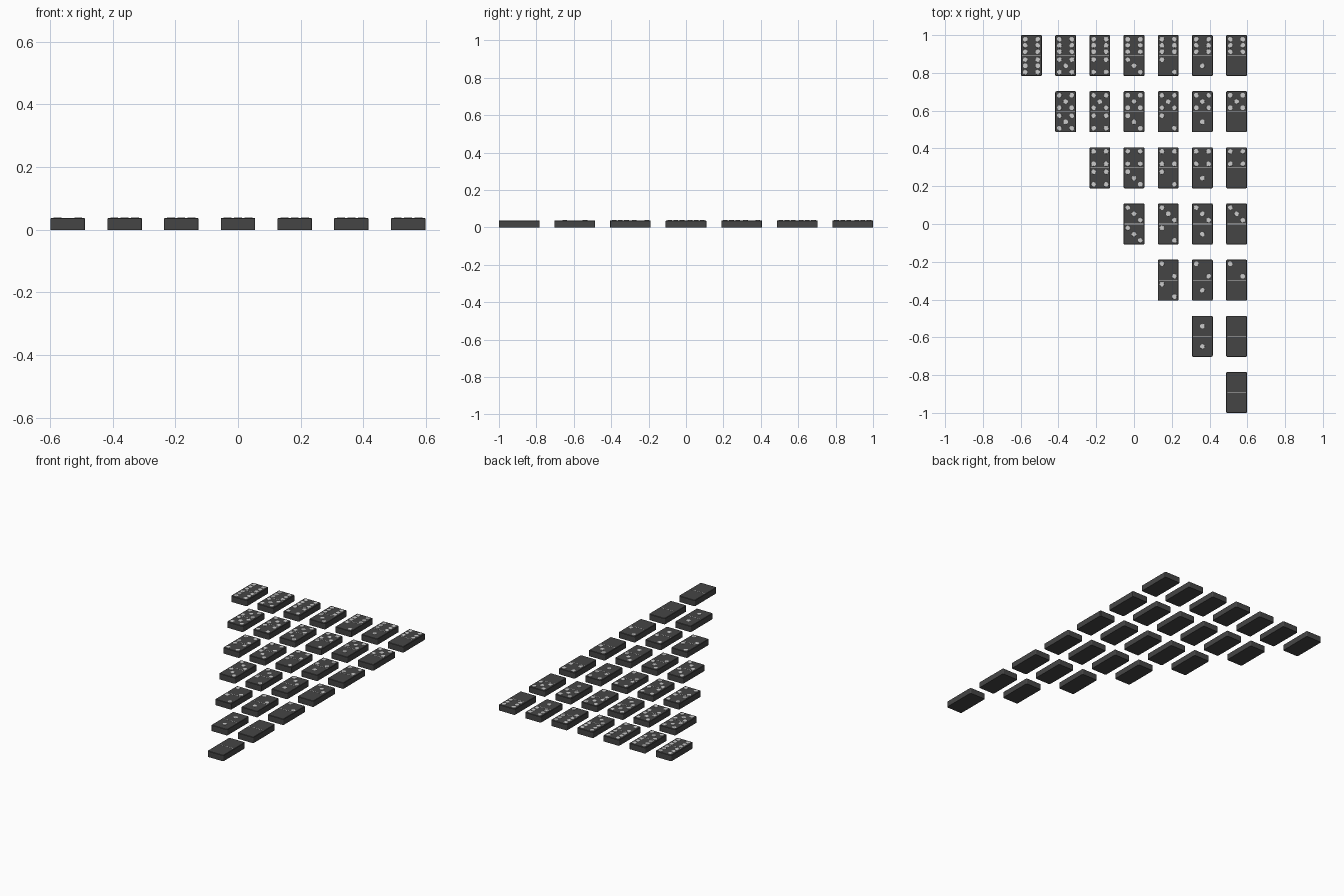
import bpy, bmesh
from mathutils import Matrix

if "Cube" in bpy.data.objects:
    bpy.data.objects.remove(bpy.data.objects["Cube"])

W, L, H = 0.110, 0.217, 0.0375     # tile size
DX, DY = 0.181, 0.2972             # column and row spacing
P = 0.033                          # pip offset inside a half
HALF = 0.054                       # centre of each half


def material(name, rgb):
    m = bpy.data.materials.new(name)
    m.diffuse_color = (*rgb, 1)
    m.use_nodes = True
    m.node_tree.nodes["Principled BSDF"].inputs["Base Color"].default_value = m.diffuse_color
    return m


dark = material("dark_tile", (0.06, 0.06, 0.06))
light = material("pale_pip", (0.6, 0.6, 0.6))

# pip patterns as (column, row) steps in a half
TL, TR, BL, BR, MID = (-1, 1), (1, 1), (-1, -1), (1, -1), (0, 0)
PIPS = {0: [], 1: [MID], 2: [TL, BR], 3: [TL, MID, BR], 4: [TL, TR, BL, BR],
        5: [TL, TR, BL, BR, MID], 6: [TL, TR, BL, BR, (-1, 0), (1, 0)]}


def box(bm, sx, sy, sz, z):
    mat = Matrix.Translation((0, 0, z)) @ Matrix.Diagonal((sx, sy, sz, 1))
    return bmesh.ops.create_cube(bm, size=1, matrix=mat)["verts"]


def finish(bm, name, mat):
    me = bpy.data.meshes.new(name)
    bm.to_mesh(me)
    bm.free()
    me.materials.append(mat)
    return me


def link(name, me, x, y):
    ob = bpy.data.objects.new(name, me)
    ob.location = (x, y, 0)
    bpy.context.collection.objects.link(ob)
    return ob


# tile body: solid block with rounded uprights and a fine top chamfer
bm = bmesh.new()
box(bm, W, L, H, H / 2)
uprights = [e for e in bm.edges if abs(e.verts[0].co.z - e.verts[1].co.z) > 0.01]
bmesh.ops.bevel(bm, geom=uprights, offset=0.006, segments=3, profile=0.5, affect='EDGES')
rim = [e for e in bm.edges if all(v.co.z > H - 1e-4 for v in e.verts)]
bmesh.ops.bevel(bm, geom=rim, offset=0.002, segments=1, affect='EDGES')
body_mesh = finish(bm, "tile_body", dark)


# markings: dividing bar plus low round pips
def markings(top, bottom):
    bm = bmesh.new()
    box(bm, 0.098, 0.003, 0.001, H + 0.0002)
    for value, cy in ((top, HALF), (bottom, -HALF)):
        for i, j in PIPS[value]:
            bmesh.ops.create_cone(
                bm, cap_ends=True, segments=16, radius1=0.0135, radius2=0.0125, depth=0.002,
                matrix=Matrix.Translation((i * P, cy + j * P, H + 0.0001)))
    return finish(bm, "tile_markings", light)


# triangular layout of the full set
for row in range(7):
    for col in range(row, 7):
        x, y = (col - 3) * DX, (3 - row) * DY
        top, bottom = 6 - row, 6 - col
        if (top, bottom) == (1, 0):    # this tile is blank in the layout
            top = 0
        link(f"tile_{row}_{col}", body_mesh, x, y)
        link(f"pips_{row}_{col}", markings(top, bottom), x, y)
